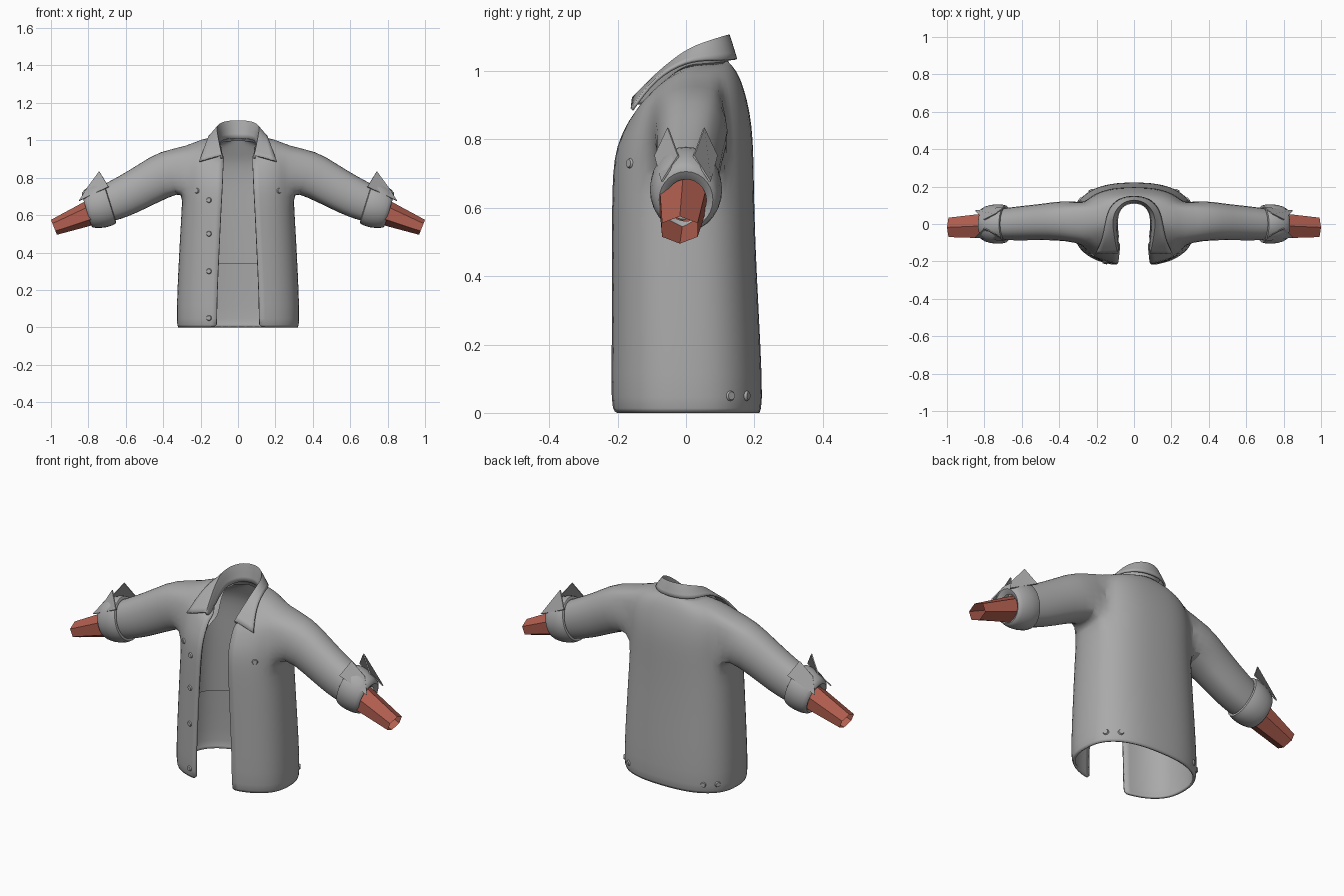
import bpy, bmesh, math
from mathutils import Vector
from mathutils.bvhtree import BVHTree

if "Cube" in bpy.data.objects:
    bpy.data.objects.remove(bpy.data.objects["Cube"])


def material(name, rgb):
    m = bpy.data.materials.new(name)
    m.diffuse_color = (*rgb, 1)
    m.use_nodes = True
    m.node_tree.nodes["Principled BSDF"].inputs["Base Color"].default_value = m.diffuse_color
    return m


GREY = material("grey_cloth", (0.40, 0.40, 0.40))
RED = material("red_brown_skin", (0.45, 0.115, 0.08))


def finish(name, bm, mat, mirror=True, subsurf=0, thick=0.0, smooth=True):
    """Turn a bmesh into an object with the usual modifiers."""
    me = bpy.data.meshes.new(name)
    bm.to_mesh(me)
    bm.free()
    ob = bpy.data.objects.new(name, me)
    bpy.context.collection.objects.link(ob)
    me.materials.append(mat)
    if mirror:
        mod = ob.modifiers.new("mirror", 'MIRROR')
        mod.use_clip = True
        mod.merge_threshold = 0.002
    if subsurf:
        mod = ob.modifiers.new("subsurf", 'SUBSURF')
        mod.levels = mod.render_levels = subsurf
    if thick:
        mod = ob.modifiers.new("solidify", 'SOLIDIFY')
        mod.thickness = thick
        mod.offset = -1
    if smooth:
        bpy.ops.object.select_all(action='DESELECT')
        ob.select_set(True)
        bpy.context.view_layer.objects.active = ob
        bpy.ops.object.shade_smooth_by_angle(angle=math.radians(50))
    return ob


def skin(bm, rings, wrap=False, skip=lambda r, c: False):
    """Fill quads between neighbouring rings of verts."""
    n = len(rings[0])
    for r in range(len(rings) - 1):
        for c in range(n if wrap else n - 1):
            if not skip(r, c):
                d = (c + 1) % n
                bm.faces.new((rings[r][c], rings[r][d], rings[r + 1][d], rings[r + 1][c]))


def oval(bm, ring, angles, lean):
    """Oval ring across an arm; lean tilts it out of the vertical."""
    x, y, z, ry, rz = ring
    up = Vector((math.sin(lean), 0, math.cos(lean)))
    return [bm.verts.new(Vector((x, y + ry * math.cos(a), z)) + up * rz * math.sin(a))
            for a in angles]


COLS = 14
# z front, z side, z back, half width, front y, back y, opening half width
ROWS = [
    (0.00, 0.00, 0.00, .322, -.215, .216, .115),
    (0.02, 0.02, 0.02, .331, -.226, .226, .115),
    (0.20, 0.20, 0.20, .326, -.223, .219, .112),
    (0.40, 0.40, 0.40, .316, -.222, .208, .102),
    (0.58, 0.58, 0.58, .306, -.221, .201, .094),
    (0.70, 0.70, 0.70, .298, -.219, .199, .087),
    (0.78, 0.79, 0.80, .300, -.207, .197, .083),
    (0.84, 0.88, 0.88, .298, -.178, .188, .080),
    (0.87, 0.97, 0.95, .275, -.160, .170, .078),
    (0.885, 1.01, 1.00, .200, -.145, .150, .076),
    (0.90, 1.02, 1.03, .100, -.140, .122, .072),
]


def torso_row(bm, row):
    """Half of a rounded section, from front opening round to centre back."""
    zf, zs, zb, a, yf, yb, xe = row
    start = -math.acos((xe / a) ** 1.25)
    verts = []
    for c in range(COLS + 1):
        t = start + (math.pi / 2 - start) * c / COLS
        s = abs(math.sin(t)) ** 0.8
        z = zs + (zf - zs) * t / start if t < 0 else zs + (zb - zs) * t / (math.pi / 2)
        x = 0 if c == COLS else a * math.cos(t) ** 0.8
        verts.append(bm.verts.new((x, (yf if t < 0 else yb) * s, z)))
    return verts


# jacket body, with the sleeve drawn out of an armhole
bm = bmesh.new()
rows = [torso_row(bm, r) for r in ROWS]
R0, R1, C0, C1 = 5, 8, 4, 9
skin(bm, rows, skip=lambda r, c: R0 <= r < R1 and C0 <= c < C1)
hole = rows[R0][C0:C1 + 1] + [rows[r][C1] for r in range(R0 + 1, R1)]
hole += rows[R1][C0:C1 + 1][::-1] + [rows[r][C0] for r in range(R1 - 1, R0, -1)]
mid = sum((v.co for v in hole), Vector()) / len(hole)
angles = [math.atan2((v.co.z - mid.z) / .13, (v.co.y - mid.y) / .115) for v in hole]
SLEEVE = [
    (.365, .020, .832, .115, .128),
    (.48, .012, .768, .103, .118),
    (.60, .005, .702, .098, .112),
    (.68, .000, .668, .092, .107),
    (.73, .000, .645, .085, .095),
]
skin(bm, [hole] + [oval(bm, s, angles, .44) for s in SLEEVE], wrap=True)
bmesh.ops.delete(bm, geom=[v for v in bm.verts if not v.link_faces], context='VERTS')
body = finish("jacket_body", bm, GREY, subsurf=1, thick=.012)

# inner lining, ending part way down the back
bm = bmesh.new()
lining = [(.34, .34, .34, .318, -.222, .21, .11)] + ROWS[4:]
rows = []
for i, (zf, zs, zb, a, yf, yb, xe) in enumerate(lining):
    d = .014 if i == len(lining) - 1 else .03
    drop = .03 if i > 4 else 0
    rows.append(torso_row(bm, (zf - drop, zs - drop, zb - drop, a - d, yf + d, yb - d, xe + .008)))
skin(bm, rows)
finish("lining", bm, GREY, subsurf=1)

# folded collar: inner stand, fold line, outer flap edge
INNER = [(.08, -.145, .89), (.088, -.07, .94), (.092, 0, .99),
         (.085, .06, 1.0), (.05, .103, 1.01), (0, .115, 1.01)]
FOLD = [(.085, -.158, .925), (.102, -.085, 1.0), (.115, 0, 1.068),
        (.108, .06, 1.09), (.065, .115, 1.108), (0, .133, 1.112)]
OUTER = [(.207, -.162, .89), (.172, -.095, .985), (.155, 0, 1.035),
         (.14, .08, 1.035), (.085, .14, 1.035), (0, .155, 1.035)]
bm = bmesh.new()
rows = [[bm.verts.new(p) for p in line] for line in (OUTER, FOLD, INNER)]
crease = bm.edges.layers.float.new("crease_edge")
skin(bm, rows)
bm.edges.ensure_lookup_table()
for e in bm.edges:
    if e.verts[0] in rows[1] and e.verts[1] in rows[1]:
        e[crease] = .6
for v in (rows[0][0], rows[1][0]):
    # keep the collar points crisp
    for e in v.link_edges:
        if e.is_boundary:
            e[crease] = 1.0
finish("collar", bm, GREY, subsurf=2, thick=.010)

# turned back cuffs
CUFF = [
    (.690, 0, .665, .085, .100),
    (.674, 0, .672, .105, .124),
    (.740, 0, .650, .113, .128),
    (.798, 0, .631, .098, .110),
    (.815, 0, .622, .082, .090),
    (.795, 0, .622, .062, .066),
]
ring14 = [math.tau * i / 14 - math.pi / 2 for i in range(14)]
bm = bmesh.new()
skin(bm, [oval(bm, r, ring14, .30) for r in CUFF], wrap=True)
finish("cuff", bm, GREY, subsurf=1)

# pointed cuff flaps standing up either side of the cuff slit
bm = bmesh.new()
for s in (-1, 1):
    p = [bm.verts.new((x, s * y, z)) for x, y, z in
         ((.690, .088, .75), (.740, .050, .832), (.800, .020, .75), (.848, .068, .675))]
    bm.faces.new(p if s < 0 else p[::-1])
finish("cuff_flap", bm, GREY, thick=.006, smooth=False)

# six-sided open forearms
ring6 = [math.tau * i / 6 + math.pi / 6 for i in range(6)]
bm = bmesh.new()
skin(bm, [oval(bm, r, ring6, .38) for r in
          ((.74, -.008, .632, .080, .074), (.984, -.018, .535, .060, .043))], wrap=True)
finish("forearm", bm, RED, smooth=False)

# buttons set onto the cloth
tree = BVHTree.FromObject(body, bpy.context.evaluated_depsgraph_get())
shots = [((-.155, -1, z), (0, 1, 0)) for z in (.05, .30, .50, .68)]
for s in (-1, 1):
    shots.append(((s * .22, -1, .73), (0, 1, 0)))
    shots += [((s, y, .05), (-s, 0, 0)) for y in (.13, .178)]
bm = bmesh.new()
for origin, aim in shots:
    hit, normal, _, _ = tree.ray_cast(Vector(origin), Vector(aim))
    if hit is None:
        continue
    if normal.dot(Vector(aim)) > 0:
        normal = -normal
    m = normal.to_track_quat('Z', 'Y').to_matrix().to_4x4()
    m.translation = hit + normal * .002
    bmesh.ops.create_cone(bm, cap_ends=True, segments=10, radius1=.016, radius2=.012,
                          depth=.008, matrix=m)
finish("buttons", bm, GREY, mirror=False)
